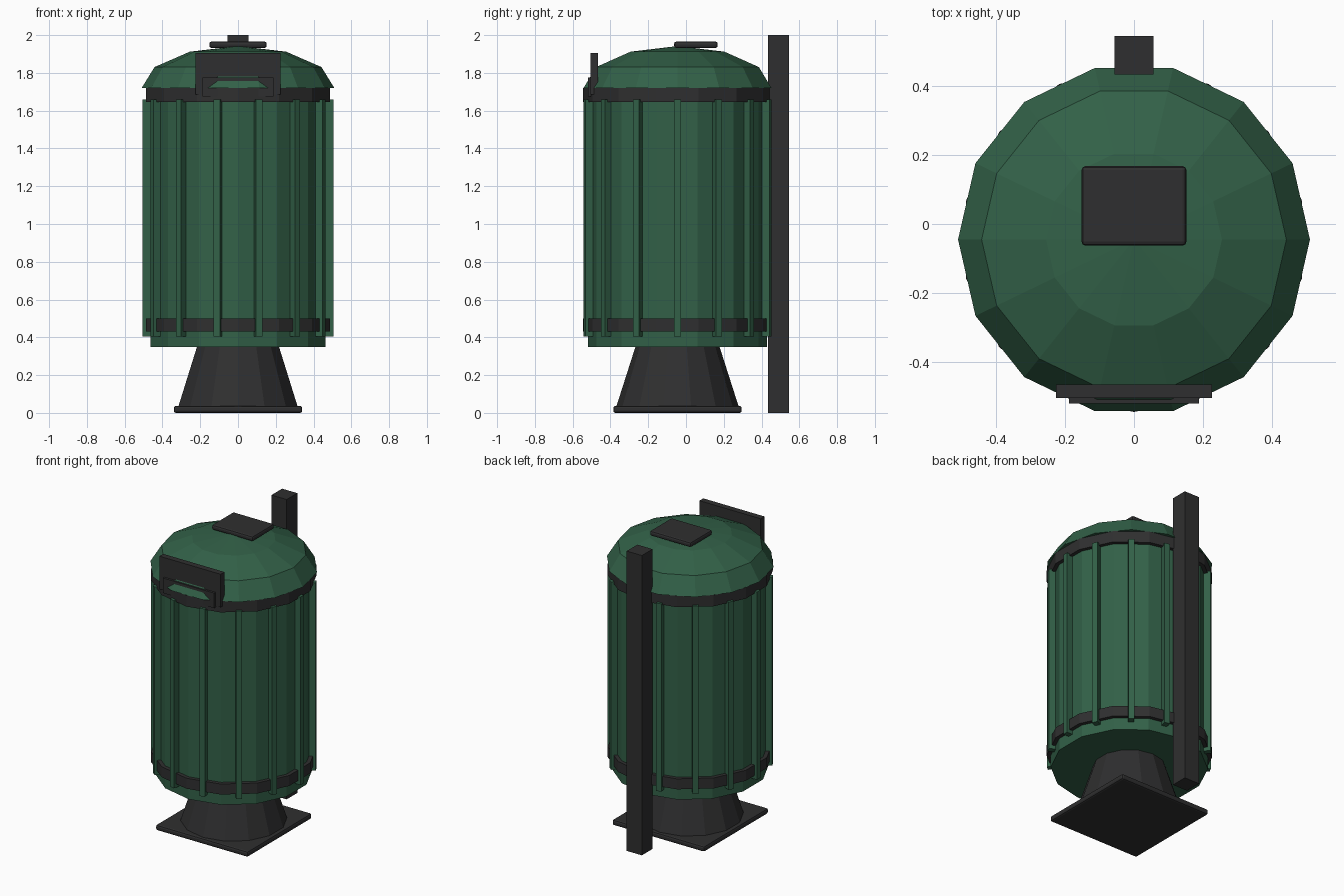
import bpy, math

if "Cube" in bpy.data.objects:
    bpy.data.objects.remove(bpy.data.objects["Cube"])

CY = -0.045   # y of the bin's axis
SIDES = 14


def material(name, rgb):
    m = bpy.data.materials.new(name)
    m.diffuse_color = (*rgb, 1)
    m.use_nodes = True
    m.node_tree.nodes["Principled BSDF"].inputs["Base Color"].default_value = m.diffuse_color
    return m


green = material("dark green", (0.032, 0.118, 0.064))
black = material("charcoal black", (0.028, 0.028, 0.029))


def finish(name, mat):
    ob = bpy.context.object
    ob.name = name
    ob.data.materials.append(mat)
    return ob


def box(name, mat, x, y, z, bevel=0):
    """Box from (min, max) ranges, with optional rounded edges."""
    r = (x, y, z)
    bpy.ops.mesh.primitive_cube_add(size=1, location=[(a + b) / 2 for a, b in r])
    ob = finish(name, mat)
    ob.scale = [b - a for a, b in r]
    bpy.ops.object.transform_apply(location=False, rotation=False, scale=True)
    if bevel:
        mod = ob.modifiers.new("soft_edges", 'BEVEL')
        mod.width = bevel
        mod.segments = 2
    return ob


def drum(name, mat, r1, r2, z0, z1):
    """14-sided drum or cone on the bin's axis."""
    bpy.ops.mesh.primitive_cone_add(vertices=SIDES, radius1=r1, radius2=r2,
                                    depth=z1 - z0, location=(0, CY, (z0 + z1) / 2))
    return finish(name, mat)


# Foot: square plate and tapered pedestal
box("base_plate", black, (-0.34, 0.34), (CY - 0.34, CY + 0.34), (0, 0.037), 0.012)
drum("pedestal", black, 0.325, 0.222, 0.03, 0.352)

# Bin body and its two bands
drum("body", green, 0.475, 0.475, 0.35, 1.715)
drum("lower_band", black, 0.5, 0.5, 0.43, 0.5)
drum("upper_band", black, 0.5, 0.5, 1.645, 1.72)

# Vertical ribs, one on each flat of the body
for i in range(SIDES):
    a = math.tau * i / SIDES
    rib = box(f"rib_{i + 1}", green, (-0.025, 0.025), (-0.018, 0.018), (0.405, 1.658))
    rib.location.x = 0.48 * math.cos(a)
    rib.location.y = CY + 0.48 * math.sin(a)
    rib.rotation_euler.z = a

# Domed lid: half of a flattened sphere with a closed underside
R, H, Z = 0.51, 0.222, 1.72
verts, faces = [], []
for lat in (0, 30, 60):
    t = math.radians(lat)
    for i in range(SIDES):
        a = math.tau * i / SIDES
        verts.append((R * math.cos(t) * math.cos(a), R * math.cos(t) * math.sin(a),
                      H * math.sin(t)))
verts.append((0, 0, H))
for i in range(SIDES):
    j = (i + 1) % SIDES
    for k in (0, SIDES):
        faces.append((k + i, k + j, k + SIDES + j, k + SIDES + i))
    faces.append((2 * SIDES + i, 2 * SIDES + j, 3 * SIDES))
faces.append(tuple(reversed(range(SIDES))))
mesh = bpy.data.meshes.new("lid")
mesh.from_pydata(verts, [], faces)
lid = bpy.data.objects.new("lid", mesh)
lid.location = (0, CY, Z)
mesh.materials.append(green)
bpy.context.collection.objects.link(lid)

# Plate on top of the lid
box("lid_plate", black, (-0.152, 0.152), (-0.063, 0.168), (1.932, 1.966), 0.012)

# Front hatch: back plate and lower frame, which the lid pokes through
box("hatch_plate", black, (-0.226, 0.226), (-0.505, -0.465), (1.685, 1.905))
box("hatch_frame", black, (-0.188, 0.188), (-0.52, -0.49), (1.675, 1.775))

# Mounting post behind the bin
box("post", black, (-0.056, 0.056), (0.433, 0.545), (0, 2.0))
